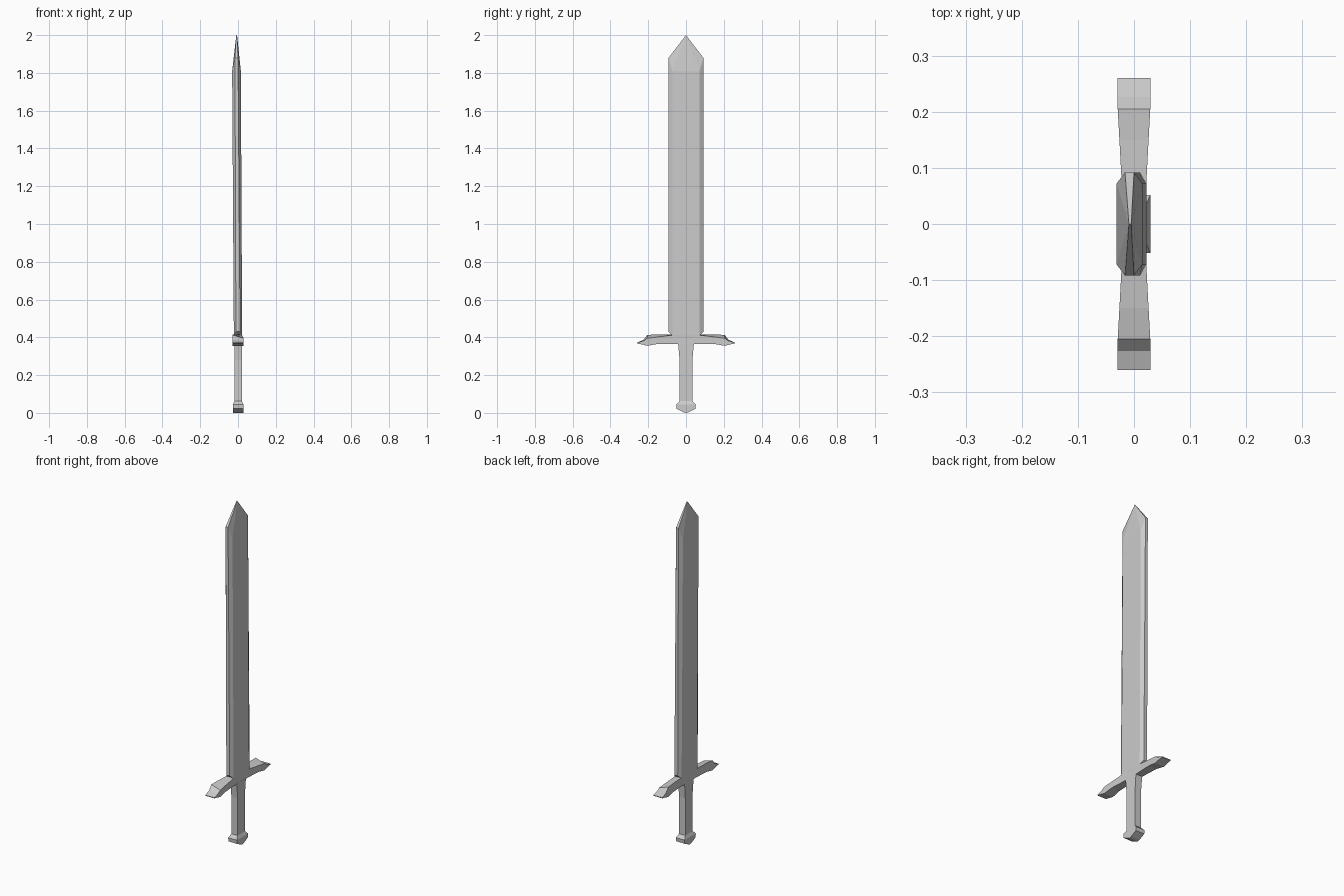
import bpy, bmesh

if "Cube" in bpy.data.objects:
    bpy.data.objects.remove(bpy.data.objects["Cube"])


def loft(name, rings, mirror=False):
    """Skin a list of equal-length point rings; mirror across y = 0 if asked."""
    bm = bmesh.new()
    loops = [[bm.verts.new(p) for p in ring] for ring in rings]
    n = len(loops[0])
    for a, b in zip(loops, loops[1:]):
        for i in range(n):
            j = (i + 1) % n
            bm.faces.new((a[i], a[j], b[j], b[i]))
    if not mirror:
        bm.faces.new(loops[0])
    bm.faces.new(loops[-1])
    if mirror:
        geom = bm.verts[:] + bm.edges[:] + bm.faces[:]
        bmesh.ops.mirror(bm, geom=geom, axis='Y', merge_dist=0.0)
    bmesh.ops.remove_doubles(bm, verts=bm.verts[:], dist=0.0004)
    bmesh.ops.recalc_face_normals(bm, faces=bm.faces[:])
    mesh = bpy.data.meshes.new(name)
    bm.to_mesh(mesh)
    bm.free()
    obj = bpy.data.objects.new(name, mesh)
    bpy.context.collection.objects.link(obj)
    return obj


def rect(z, hx, hy, cx=0.001):
    return [(cx + sx * hx, sy * hy, z)
            for sx, sy in ((-1, -1), (1, -1), (1, 1), (-1, 1))]


def blade_ring(cx, thick, edge, y_flat, y_edge, z_flat, z_edge):
    """Octagon: two broad flats, four bevels and two narrow edge strips."""
    return [(cx - thick, -y_flat, z_flat), (cx - edge, -y_edge, z_edge),
            (cx + edge, -y_edge, z_edge), (cx + thick, -y_flat, z_flat),
            (cx + thick, y_flat, z_flat), (cx + edge, y_edge, z_edge),
            (cx - edge, y_edge, z_edge), (cx - thick, y_flat, z_flat)]


# Blade, leaning very slightly toward -x, converging to a point
loft("blade", [
    blade_ring(0.000, 0.021, 0.010, 0.070, 0.075, 0.395, 0.415),
    blade_ring(0.000, 0.022, 0.011, 0.072, 0.092, 0.410, 0.430),
    blade_ring(-0.008, 0.023, 0.008, 0.072, 0.092, 1.810, 1.880),
    blade_ring(-0.007, 0.002, 0.002, 0.0, 0.0, 2.0, 2.0),
])

# Crossguard: y, half width, bottom z, top z on +x side, top z on -x side
guard = [(0.000, 0.021, 0.365, 0.412, 0.415),
         (0.075, 0.022, 0.365, 0.411, 0.415),
         (0.150, 0.026, 0.365, 0.402, 0.415),
         (0.205, 0.029, 0.355, 0.395, 0.413),
         (0.226, 0.029, 0.361, 0.381, 0.386),
         (0.260, 0.029, 0.368, 0.372, 0.372)]
loft("crossguard", [[(-w, y, b), (w, y, b), (w, y, tr), (-w, y, tl)]
                    for y, w, b, tr, tl in guard], mirror=True)

# Grip, flaring under the guard
loft("grip", [rect(0.055, 0.020, 0.034), rect(0.280, 0.020, 0.034),
              rect(0.370, 0.021, 0.042)])

# Pommel: side profile lofted in z, ending in a shallow keel
loft("pommel", [rect(0.062, 0.020, 0.034), rect(0.044, 0.028, 0.052),
                rect(0.022, 0.028, 0.050), rect(0.004, 0.028, 0.014),
                rect(0.000, 0.028, 0.001)])
